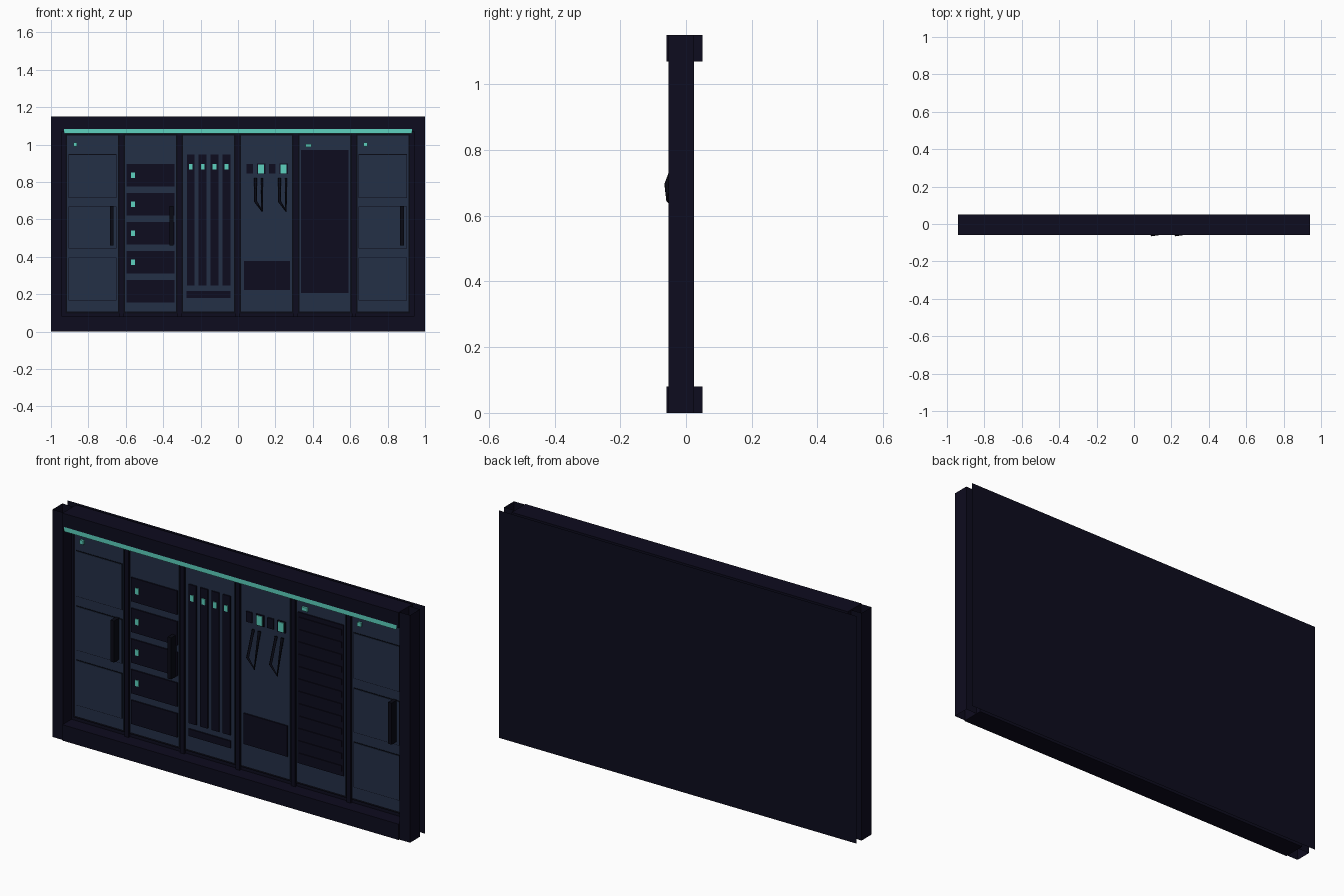
import bpy, bmesh
from mathutils import Vector

cube = bpy.data.objects.get("Cube")
if cube:
    bpy.data.objects.remove(cube, do_unlink=True)


def material(name, rgb):
    m = bpy.data.materials.new(name)
    m.use_nodes = True
    col = (*rgb, 1)
    m.diffuse_color = col
    b = m.node_tree.nodes["Principled BSDF"]
    b.inputs["Base Color"].default_value = col
    b.inputs["Roughness"].default_value = 0.7
    return m


FRAME = material("frame navy", (0.0040, 0.0035, 0.0130))
PANEL = material("panel slate blue", (0.0170, 0.0290, 0.0620))
DARK = material("recess black", (0.0025, 0.0028, 0.0070))
TEAL = material("indicator teal", (0.110, 0.640, 0.520))


def finish(name, bm, mat):
    me = bpy.data.meshes.new(name)
    bm.to_mesh(me)
    bm.free()
    me.materials.append(mat)
    ob = bpy.data.objects.new(name, me)
    bpy.context.collection.objects.link(ob)
    return ob


def box(name, mat, x, y, z, open_ends=False):
    """Box from (min, max) ranges, optionally without top and bottom."""
    bm = bmesh.new()
    bmesh.ops.create_cube(bm, size=1)
    for v in bm.verts:
        v.co = Vector([r[0] if c < 0 else r[1] for r, c in zip((x, y, z), v.co)])
    if open_ends:
        caps = [f for f in bm.faces if abs(f.normal.z) > 0.5]
        bmesh.ops.delete(bm, geom=caps, context='FACES_ONLY')
    return finish(name, bm, mat)


def sheet(name, mat, x, y, z, front=True):
    """Single upright face at depth y."""
    bm = bmesh.new()
    pts = [(x[0], z[0]), (x[1], z[0]), (x[1], z[1]), (x[0], z[1])]
    f = bm.faces.new([bm.verts.new((a, y, b)) for a, b in pts])
    if not front:
        f.normal_flip()
    return finish(name, bm, mat)


def around(c, w):
    return (c - w / 2, c + w / 2)


SURF = 0.003                      # front of the module panels
RAISED = (-0.004, SURF)           # fittings standing on the panels


def lamp(name, x, z, w=0.02, h=0.03):
    box(name, TEAL, around(x, w), (-0.008, SURF), around(z, h))


def handle(name, x):
    box(name, DARK, around(x, 0.02), (-0.04, SURF), (0.46, 0.67))


# Outer frame: rails, open-ended posts, rear sheet and inner backing
for name, z in (("bottom_rail", (0, 0.08)), ("top_rail", (1.07, 1.15))):
    box(name, FRAME, (-0.94, 0.94), (-0.06, 0.05), z)
for name, x in (("right_post", (-1, -0.94)), ("left_post", (0.94, 1))):
    box(name, FRAME, x, (-0.054, 0.025), (0, 1.15), open_ends=True)
sheet("rear_sheet", FRAME, (-1, 1), 0.066, (0, 1.15), front=False)
box("inner_backing", FRAME, (-0.94, 0.94), (0.012, 0.024), (0.08, 1.07))
sheet("light_strip", TEAL, (-0.93, 0.93), -0.061, (1.06, 1.083))

# Six module panels with dark surrounds and dividers
centres = [-0.002 + (i - 2.5) * 0.3105 for i in range(6)]
for i, c in enumerate(centres):
    box(f"module_surround_{i + 1}", DARK, around(c, 0.29), (0.006, 0.013), (0.097, 1.058))
    box(f"module_panel_{i + 1}", PANEL, around(c, 0.272), (SURF, 0.013), (0.108, 1.048))
    if i:
        box(f"divider_{i}", FRAME, around(c - 0.155, 0.022), (0.0, 0.013), (0.08, 1.07))


# Locker modules: three outlined doors, a handle and a lamp
def locker(side, c):
    for k, z in enumerate(((0.165, 0.395), (0.443, 0.668), (0.715, 0.948))):
        box(f"{side}_door_outline_{k}", DARK, around(c, 0.258), (0.001, SURF), z)
        box(f"{side}_door_{k}", PANEL, around(c, 0.252), (-0.001, SURF),
            (z[0] + 0.003, z[1] - 0.003))
    handle(f"{side}_locker_handle", c + 0.103)
    lamp(f"{side}_locker_lamp", c - 0.092, 1.0, 0.02, 0.02)


locker("right", centres[0])
locker("left", centres[5])

# Drawer module
c = centres[1]
for k in range(5):
    z = 0.215 + k * 0.155
    box(f"drawer_{k + 1}", FRAME, around(c, 0.258), RAISED, around(z, 0.12))
    if k:
        lamp(f"drawer_lamp_{k}", c - 0.094, z)
handle("drawer_handle", c + 0.112)

# Tall slot module
c = centres[2]
for k in range(4):
    x = c + (k - 1.5) * 0.0635
    box(f"tall_slot_{k + 1}", FRAME, around(x, 0.042), RAISED, (0.245, 0.947))
    lamp(f"tall_slot_lamp_{k + 1}", x, 0.882)
box("slot_base_bar", FRAME, around(c, 0.234), RAISED, (0.18, 0.216))

# Charging module: sockets, screens and hanging cable loops
c = centres[3]
for k in range(2):
    x = c - 0.09 + k * 0.12
    box(f"socket_{k + 1}", FRAME, around(x, 0.034), RAISED, around(0.87, 0.052))
    box(f"screen_bezel_{k + 1}", FRAME, around(x + 0.061, 0.044), RAISED, around(0.87, 0.056))
    lamp(f"screen_{k + 1}", x + 0.061, 0.87, 0.032, 0.048)
    a = x + 0.031 + k * 0.008
    cu = bpy.data.curves.new(f"cable_loop_{k + 1}", 'CURVE')
    cu.dimensions = '3D'
    cu.bevel_depth = 0.008
    cu.bevel_resolution = 0
    cu.use_fill_caps = True
    path = [(a, -0.012, 0.82), (a, -0.058, 0.695), (a + 0.034, -0.053, 0.645), (a + 0.034, -0.012, 0.82)]
    sp = cu.splines.new('POLY')
    sp.points.add(len(path) - 1)
    for p, co in zip(sp.points, path):
        p.co = (*co, 1)
    cu.materials.append(DARK)
    ob = bpy.data.objects.new(cu.name, cu)
    bpy.context.collection.objects.link(ob)
box("charging_box", FRAME, around(c + 0.002, 0.246), RAISED, (0.222, 0.377))

# Ventilation module
c = centres[4]
box("vent_grille", FRAME, around(c, 0.256), RAISED, (0.207, 0.97))
for k in range(12):
    box(f"vent_slat_{k + 1}", FRAME, around(c, 0.24), (-0.008, SURF), around(0.245 + k * 0.0625, 0.03))
lamp("vent_lamp", c - 0.087, 0.995, 0.032, 0.018)
